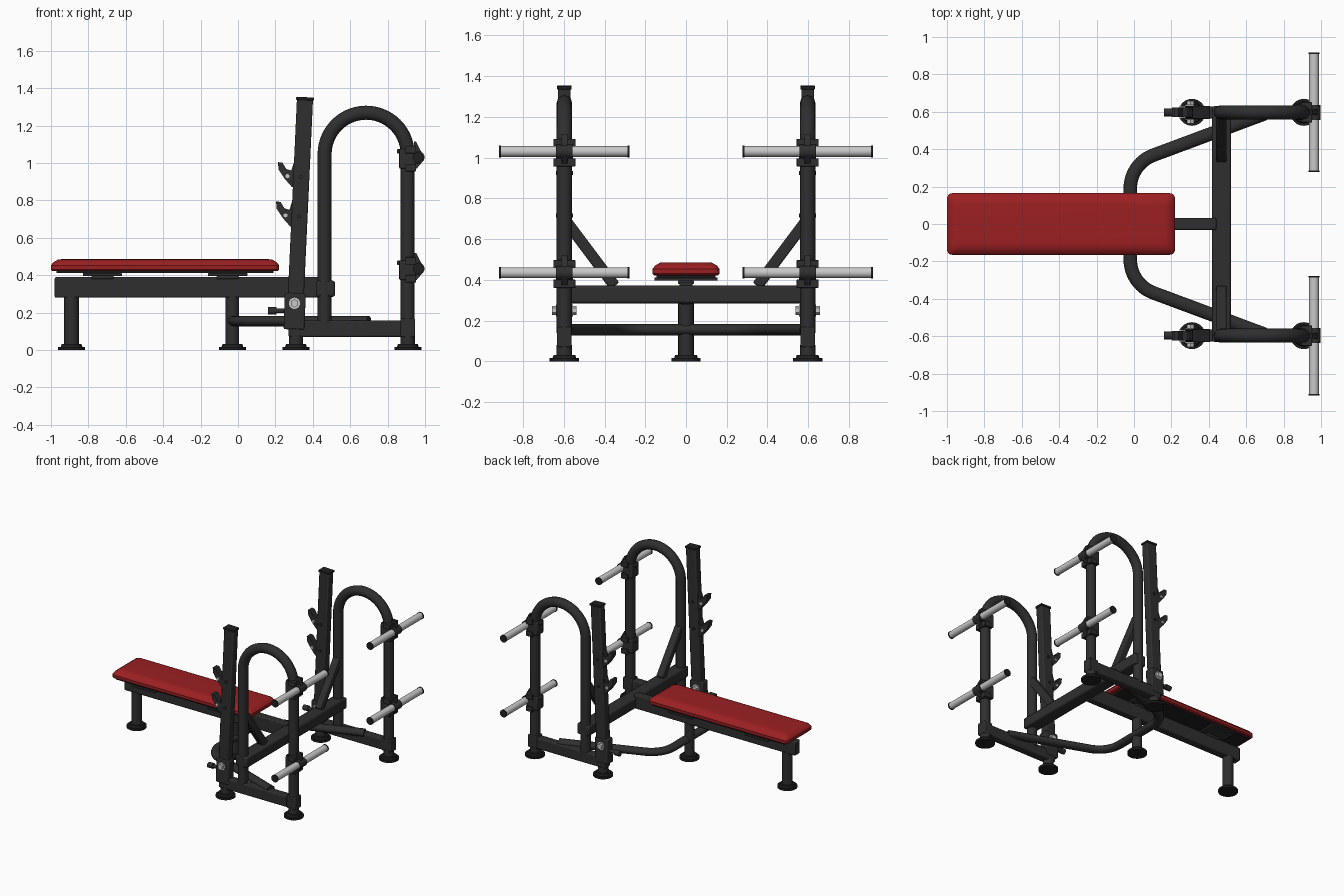
import bpy, bmesh, math
from mathutils import Vector, Matrix

if "Cube" in bpy.data.objects:
    bpy.data.objects.remove(bpy.data.objects["Cube"])


def material(name, rgb):
    m = bpy.data.materials.new(name)
    m.use_nodes = True
    m.diffuse_color = (*rgb, 1)
    m.node_tree.nodes["Principled BSDF"].inputs["Base Color"].default_value = (*rgb, 1)
    return m


STEEL = material("black steel", (0.028, 0.028, 0.029))
RUBBER = material("dark rubber", (0.014, 0.014, 0.015))
RED = material("red vinyl", (0.33, 0.014, 0.016))
CHROME = material("light metal", (0.58, 0.58, 0.58))


def finish(ob, mat):
    ob.data.materials.clear()
    ob.data.materials.append(mat)
    bpy.ops.object.select_all(action='DESELECT')
    ob.select_set(True)
    bpy.context.view_layer.objects.active = ob
    bpy.ops.object.shade_smooth_by_angle(angle=math.radians(35))
    return ob


def add_mesh(name, bm, mat, bevel=0):
    bmesh.ops.recalc_face_normals(bm, faces=bm.faces[:])
    me = bpy.data.meshes.new(name)
    bm.to_mesh(me)
    bm.free()
    ob = bpy.data.objects.new(name, me)
    bpy.context.collection.objects.link(ob)
    if bevel:
        mod = ob.modifiers.new("soft edges", 'BEVEL')
        mod.width, mod.segments = bevel, 2
    return finish(ob, mat)


def beam(name, p, q, side, width, depth, mat=STEEL, bevel=0.008):
    """Square bar from p to q; width runs along side."""
    p, q, u = Vector(p), Vector(q), Vector(side).normalized()
    d = (q - p).normalized()
    v = d.cross(u)
    rot = Matrix((u, v, d)).transposed().to_4x4()
    size = Matrix.Diagonal((width, depth, (q - p).length, 1))
    bm = bmesh.new()
    bmesh.ops.create_cube(bm, size=1, matrix=Matrix.Translation((p + q) / 2) @ rot @ size)
    return add_mesh(name, bm, mat, bevel)


def box(name, x, y, z, mat=STEEL, bevel=0.006):
    cx, cy = sum(x) / 2, sum(y) / 2
    return beam(name, (cx, cy, z[0]), (cx, cy, z[1]), (1, 0, 0),
                x[1] - x[0], abs(y[1] - y[0]), mat, bevel)


def rod(name, p, q, r, mat=STEEL, sides=24, r2=None):
    p, q = Vector(p), Vector(q)
    rot = (q - p).to_track_quat('Z', 'Y').to_matrix().to_4x4()
    bm = bmesh.new()
    bmesh.ops.create_cone(bm, cap_ends=True, segments=sides, radius1=r,
                          radius2=r if r2 is None else r2, depth=(q - p).length,
                          matrix=Matrix.Translation((p + q) / 2) @ rot)
    return add_mesh(name, bm, mat)


def tube(name, points, r, flat=1.0):
    """Bent pipe along points, optionally flattened in z."""
    cu = bpy.data.curves.new(name, 'CURVE')
    cu.dimensions, cu.bevel_depth, cu.bevel_resolution = '3D', r, 4
    cu.use_fill_caps = True
    sp = cu.splines.new('POLY')
    sp.points.add(len(points) - 1)
    for sp_pt, pt in zip(sp.points, points):
        sp_pt.co = (pt[0], pt[1], pt[2] / flat, 1)
    ob = bpy.data.objects.new(name, cu)
    ob.scale.z = flat
    bpy.context.collection.objects.link(ob)
    bpy.ops.object.select_all(action='DESELECT')
    ob.select_set(True)
    bpy.context.view_layer.objects.active = ob
    bpy.ops.object.convert(target='MESH')
    return finish(bpy.context.object, STEEL)


def plate(name, outline, y, thick, mat=STEEL):
    """Flat plate with an xz outline, centred on y."""
    bm = bmesh.new()
    face = bm.faces.new([bm.verts.new((px, y - thick / 2, pz)) for px, pz in outline])
    new = bmesh.ops.extrude_face_region(bm, geom=[face])["geom"]
    bmesh.ops.translate(bm, vec=(0, thick, 0),
                        verts=[g for g in new if isinstance(g, bmesh.types.BMVert)])
    return add_mesh(name, bm, mat)


def arc(cx, cy, r, a0, a1, n=16):
    angles = [math.radians(a0 + (a1 - a0) * i / n) for i in range(n + 1)]
    return [(cx + r * math.cos(a), cy + r * math.sin(a)) for a in angles]


def leg(name, x, y, top, r):
    rod(name + "_leg", (x, y, 0.025), (x, y, top), r)
    rod(name + "_foot", (x, y, 0), (x, y, 0.016), 0.072, RUBBER, 32)
    rod(name + "_foot_collar", (x, y, 0.016), (x, y, 0.032), 0.058, RUBBER, 32, 0.053)


def cushion(name, x, y, layers, corner, mat):
    """Rounded rectangle lofted through (inset, z) layers."""
    bm = bmesh.new()
    rings = []
    for inset, z in layers:
        r = corner
        hx, hy = (x[1] - x[0]) / 2 - inset - r, y - inset - r
        cx = sum(x) / 2
        pts = []
        for k, (sx, sy) in enumerate(((1, 1), (-1, 1), (-1, -1), (1, -1))):
            pts += arc(cx + sx * hx, sy * hy, r, 90 * k, 90 * k + 90, 5)
        rings.append([bm.verts.new((a, b, z)) for a, b in pts])
    for lo, hi in zip(rings, rings[1:]):
        for i in range(len(lo)):
            j = (i + 1) % len(lo)
            bm.faces.new((lo[i], lo[j], hi[j], hi[i]))
    bm.faces.new(rings[0])
    bm.faces.new(rings[-1])
    add_mesh(name, bm, mat)


# Bench: pad, backing board, mounting plates, rail and legs
cushion("bench_pad", (-1, 0.22), 0.165,
        [(0.008, 0.422), (0, 0.43), (0, 0.452), (0.012, 0.469), (0.038, 0.484), (0.06, 0.486)],
        0.03, RED)
box("pad_board", (-0.97, 0.19), (-0.145, 0.145), (0.411, 0.423), RUBBER, 0)
for n, x in (("front", -0.725), ("rear", -0.055)):
    box(n + "_pad_plate", (x - 0.105, x + 0.105), (-0.155, 0.155), (0.396, 0.411), STEEL, 0.003)
    box(n + "_pad_spacer", (x - 0.06, x + 0.06), (-0.04, 0.04), (0.38, 0.397))
beam("bench_rail", (-0.98, 0, 0.335), (0.44, 0, 0.335), (0, 1, 0), 0.062, 0.11)
leg("bench_front", -0.89, 0, 0.29, 0.039)
leg("bench_rear", -0.03, 0, 0.29, 0.036)
beam("cross_beam", (0.468, -0.63, 0.328), (0.468, 0.63, 0.328), (1, 0, 0), 0.102, 0.086, STEEL, 0.012)

# Low U-shaped tie tube joining the two side frames
half = [(0.70, 0.59)] + arc(0.17, 0.19, 0.19, 112, 180, 12)
path = half + [(a, -b) for a, b in reversed(half)]
tube("tie_tube", [(a, b, 0.155) for a, b in path], 0.036, 0.78)

# Side frames, mirrored left and right
for s, n in ((1, "left"), (-1, "right")):
    y = 0.597 * s
    out = Vector((0, s, 0))
    beam(n + "_base_beam", (0.27, y, 0.114), (0.945, y, 0.114), (0, 1, 0), 0.064, 0.086)
    leg(n + "_upright", 0.31, y, 0.08, 0.038)
    leg(n + "_rear", 0.908, y, 0.08, 0.038)

    # Leaning upright with cap and foot sleeve
    beam(n + "_upright", (0.302, y, 0.13), (0.358, y, 1.342), (0, 1, 0), 0.062, 0.086)
    beam(n + "_upright_cap", (0.358, y, 1.336), (0.3585, y, 1.352), (0, 1, 0), 0.07, 0.094, RUBBER, 0.003)
    beam(n + "_upright_sleeve", (0.300, y, 0.11), (0.306, y, 0.305), (0, 1, 0), 0.07, 0.112)
    rod(n + "_sleeve_bolt", (0.302, y - 0.06, 0.25), (0.302, y + 0.06, 0.25), 0.022, CHROME, 6)
    rod(n + "_sleeve_washer", (0.302, y - 0.042, 0.25), (0.302, y + 0.042, 0.25), 0.03, CHROME)
    rod(n + "_pin_shaft", (0.19, y, 0.21), (0.26, y, 0.21), 0.013)
    rod(n + "_pin_knob", (0.16, y, 0.21), (0.205, y, 0.21), 0.021, STEEL, 12)

    # Bar hooks
    for level, dx, dz in (("upper", 0, 0), ("lower", -0.01, -0.21)):
        shape = [(0.213, 1.005), (0.238, 1.002), (0.258, 0.968), (0.285, 0.96), (0.298, 1.0),
                 (0.32, 1.0), (0.31, 0.868), (0.288, 0.872), (0.25, 0.915), (0.217, 0.965)]
        plate(f"{n}_{level}_hook", [(a + dx, b + dz) for a, b in shape], y, 0.05)
        at = Vector((0.264 + dx, y, 0.93 + dz))
        rod(f"{n}_{level}_hook_bolt", at - out * 0.033, at + out * 0.033, 0.012, CHROME, 6)
        pin = Vector((0.337 + dx, y, 0.925 + dz))
        rod(f"{n}_{level}_upright_bolt", pin - out * 0.042, pin + out * 0.042, 0.01, STEEL, 8)

    # Arched hoop and diagonal brace
    hoop = [(0.463, 0.14)] + arc(0.685, 1.047, 0.222, 180, 0, 28) + [(0.907, 0.14)]
    tube(n + "_hoop", [(a, y, b) for a, b in hoop], 0.0375)
    box(n + "_hoop_shoe", (0.868, 0.947), (y - 0.036, y + 0.036), (0.07, 0.168))
    beam(n + "_brace", (0.467, s * 0.59, 0.69), (0.467, s * 0.35, 0.37), (1, 0, 0), 0.055, 0.055)

    # Plate pegs with clamps
    for level, z in (("upper", 1.03), ("lower", 0.435)):
        p = f"{n}_{level}_"
        box(p + "clamp", (0.862, 0.95), (y - 0.042, y + 0.042), (z - 0.06, z + 0.045))
        for k, dz in (("top", 0.042), ("bottom", -0.054)):
            box(p + k + "_flange", (0.895, 0.953), (y - 0.054, y + 0.054),
                (z + dz - 0.02, z + dz + 0.02), STEEL, 0.003)
        box(p + "clamp_nut", (0.85, 0.865), (y - 0.02, y + 0.02), (z + 0.02, z + 0.045))
        plate(p + "gusset", [(0.94, z + 0.085), (0.952, z + 0.085), (0.985, z + 0.02),
                             (0.985, z - 0.025), (0.955, z - 0.06), (0.94, z - 0.06)], y, 0.03)
        c = Vector((0.963, y, z))
        rod(p + "peg", c - out * 0.315, c + out * 0.315, 0.0265, CHROME, 32)
        rod(p + "peg_collar", c - out * 0.04, c + out * 0.04, 0.034)
        for k, d in (("inner", -1), ("outer", 1)):
            rod(p + k + "_peg_cap", c + out * d * 0.311, c + out * d * 0.32, 0.029, RUBBER)
